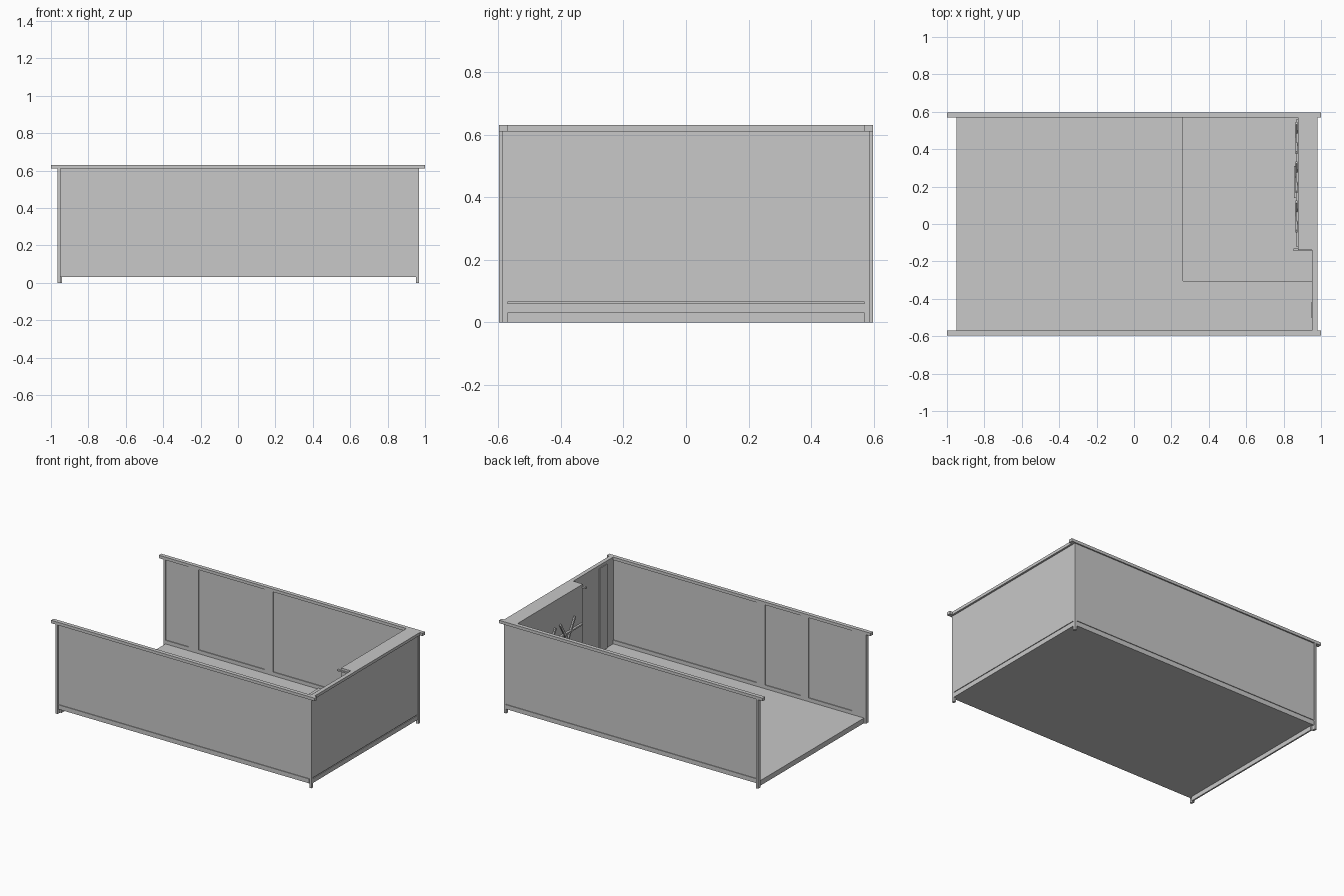
import bpy
import math

old = bpy.data.objects.get("Cube")
if old:
    bpy.data.objects.remove(old, do_unlink=True)

grey = bpy.data.materials.new("plain grey")
grey.use_nodes = True
colour = (0.58, 0.58, 0.58, 1)
grey.diffuse_color = colour
grey.node_tree.nodes["Principled BSDF"].inputs["Base Color"].default_value = colour


def box(name, x, y, z, tilt=0):
    """Box from (low, high) spans, optionally tilted about x."""
    spans = (x, y, z)
    bpy.ops.mesh.primitive_cube_add(size=1, location=[(a + b) / 2 for a, b in spans])
    ob = bpy.context.object
    ob.name = name
    ob.scale = [abs(b - a) for a, b in spans]
    ob.rotation_euler.x = math.radians(tilt)
    ob.data.materials.append(grey)
    return ob


RAIL = (0.61, 0.63)      # top rail heights
PANEL = (0.066, 0.61)    # wall panel heights
GAP = (0.06, 0.066)      # shadow gap below the panels
SKIRT = (0.03, 0.06)     # bottom rail heights
INSIDE = (0.06, 0.61)    # joint strip heights

# Thin floor and the sill across the open end
box("floor", (-0.95, 0.953), (-0.576, 0.576), (0.03, 0.035))
box("open_end_sill", (-0.95, -0.94), (-0.57, 0.57), (0, 0.031))

# Long side walls, their rails, skirts and corner posts
for side, label in ((-1, "front"), (1, "back")):
    def ys(inner, outer):
        return tuple(sorted((side * inner, side * outer)))
    box(label + "_wall", (-0.95, 0.968), ys(0.577, 0.588), PANEL)
    box(label + "_wall_core", (-0.95, 0.955), ys(0.577, 0.583), GAP)
    box(label + "_skirt", (-0.95, 0.952), ys(0.571, 0.588), SKIRT)
    box(label + "_top_rail", (-1, 1), ys(0.57, 0.597), RAIL)
    box(label + "_open_end_post", (-0.965, -0.95), ys(0.57, 0.597), (0, 0.61))
    box(label + "_corner_post", (0.952, 0.9685), ys(0.57, 0.5875), (0, 0.61))
    box(label + "_middle_joint_strip", (-0.2, -0.135), ys(0.571, 0.578), INSIDE)

# Remaining joint strips on the inside of the long walls
box("back_joint_strip", (-0.775, -0.7), (0.571, 0.578), INSIDE)
box("front_joint_strip", (-0.53, -0.47), (-0.578, -0.571), INSIDE)
box("front_edge_strip", (-0.95, -0.86), (-0.578, -0.571), INSIDE)

# Closed end wall
box("end_wall", (0.952, 0.967), (-0.57, 0.57), PANEL)
box("end_wall_core", (0.952, 0.962), (-0.57, 0.57), GAP)
box("end_skirt", (0.952, 0.967), (-0.57, 0.57), SKIRT)
box("end_top_rail", (0.952, 0.98), (-0.57, 0.57), RAIL)
box("end_joint_strip", (0.947, 0.953), (-0.5, -0.42), (0.035, 0.61))

# Thick wall section with a ledge on top
box("service_wall", (0.88, 0.953), (-0.135, 0.576), (0.035, 0.61))
box("service_wall_ledge", (0.878, 0.98), (-0.138, 0.57), RAIL)
box("ledge_end_tab", (0.852, 0.958), (-0.145, -0.13), (0.605, 0.615))

# Low stepped curb around the corner area
box("curb_side_outer", (0.21, 0.24), (-0.355, 0.573), (0.035, 0.042))
box("curb_side_inner", (0.238, 0.263), (-0.33, 0.573), (0.035, 0.05))
box("curb_front_outer", (0.21, 0.952), (-0.355, -0.33), (0.035, 0.042))
box("curb_front_inner", (0.238, 0.952), (-0.332, -0.305), (0.035, 0.05))

# Fittings on the thick wall
for y in (0.46, 0.25, 0.04):
    for tilt in (-30, 30):
        shift = y - tilt * 0.0013
        box("fitting_bar", (0.864, 0.874), (shift - 0.007, shift + 0.007), (0.3, 0.46), tilt)
box("fitting_shelf", (0.855, 0.881), (0.14, 0.31), (0.29, 0.3))
box("fitting_crossbar", (0.865, 0.881), (-0.12, 0.56), (0.36, 0.37))
